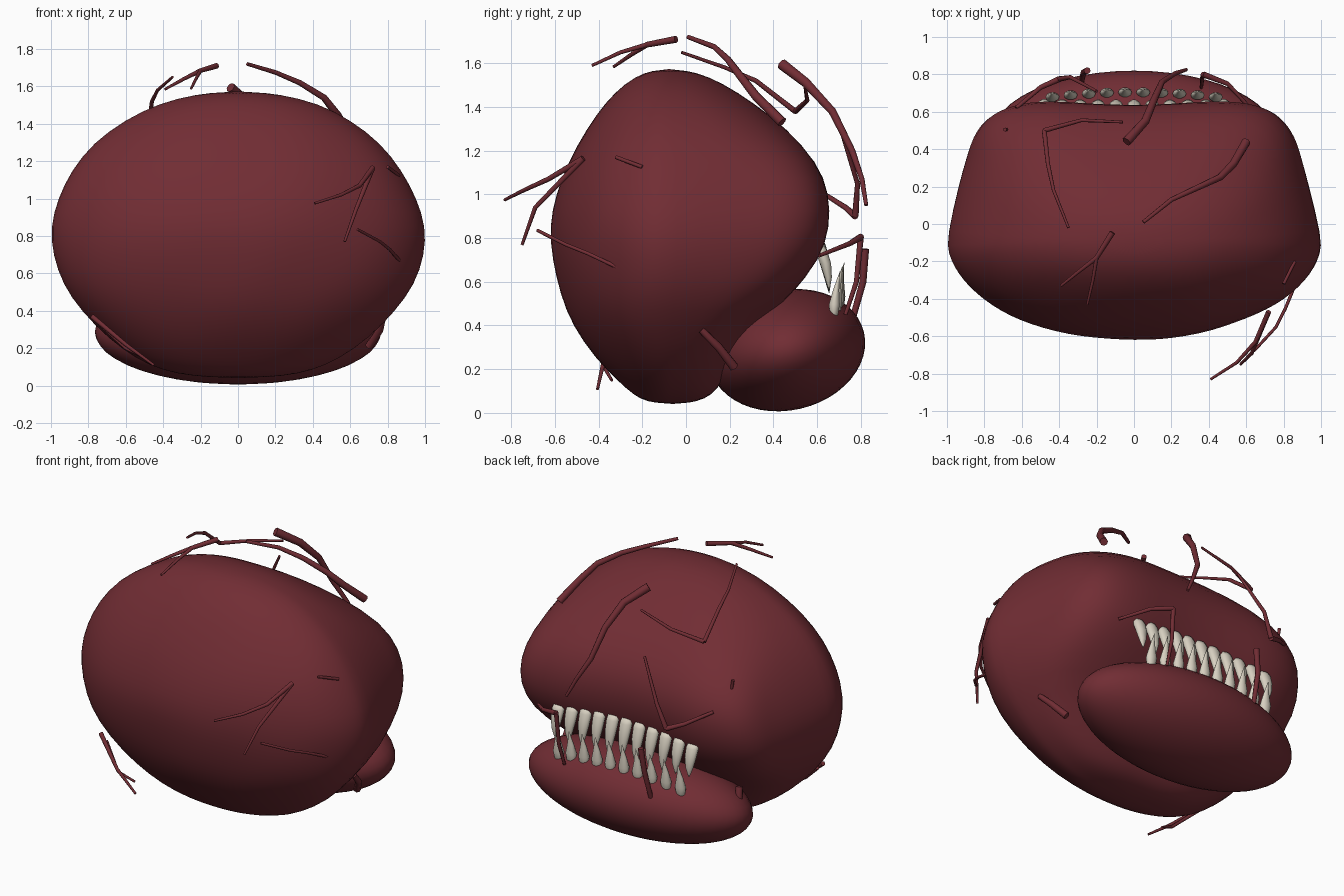
import bpy, bmesh, math
from mathutils import Vector, noise

if "Cube" in bpy.data.objects:
    bpy.data.objects.remove(bpy.data.objects["Cube"])


def material(name, rgb):
    m = bpy.data.materials.new(name)
    m.diffuse_color = (*rgb, 1)
    m.use_nodes = True
    m.node_tree.nodes["Principled BSDF"].inputs["Base Color"].default_value = m.diffuse_color
    return m


FLESH = material("dark red flesh", (0.165, 0.026, 0.034))
BONE = material("tooth ivory", (0.68, 0.63, 0.53))


def finish(bm, name, mat, subdiv=0):
    bmesh.ops.recalc_face_normals(bm, faces=bm.faces)
    me = bpy.data.meshes.new(name)
    bm.to_mesh(me)
    bm.free()
    me.materials.append(mat)
    for p in me.polygons:
        p.use_smooth = True
    ob = bpy.data.objects.new(name, me)
    bpy.context.collection.objects.link(ob)
    if subdiv:
        s = ob.modifiers.new("smooth", "SUBSURF")
        s.levels = s.render_levels = subdiv
    return ob


def loft(bm, rings, start, end):
    # skin a stack of rings and close it with a point at each end
    loops = [[bm.verts.new(p) for p in r] for r in rings]
    n = len(loops[0])
    for a, b in zip(loops, loops[1:]):
        for i in range(n):
            j = (i + 1) % n
            bm.faces.new((a[i], a[j], b[j], b[i]))
    for loop, tip in ((loops[0], start), (loops[-1], end)):
        v = bm.verts.new(tip)
        for i in range(n):
            bm.faces.new((loop[i], loop[(i + 1) % n], v))


# body: horizontal slices (height, half width, rear y, mouth-side y)
SLICES = [
    (0.05, 0.24, -0.18, 0.05), (0.08, 0.40, -0.24, 0.12),
    (0.14, 0.54, -0.31, 0.17), (0.25, 0.70, -0.42, 0.23),
    (0.40, 0.85, -0.52, 0.35), (0.54, 0.95, -0.575, 0.50),
    (0.70, 1.0, -0.61, 0.63), (0.85, 1.005, -0.625, 0.68),
    (1.00, 0.97, -0.60, 0.68), (1.15, 0.895, -0.545, 0.62),
    (1.30, 0.77, -0.46, 0.475), (1.42, 0.61, -0.375, 0.315),
    (1.51, 0.43, -0.28, 0.17), (1.56, 0.22, -0.19, 0.05)]
MID_Y = -0.08


def body_ring(z, w, back, front, n=44):
    power = 3.2 if z < 0.5 else max(2.4, min(4.5, 4.5 - 4.6 * (z - 1.05)))
    pts = []
    for i in range(n):
        a = 2 * math.pi * i / n
        c, s = math.cos(a), math.sin(a)
        e = 2 / power if s > 0 else 1
        x = w * math.copysign(abs(c) ** e, c)
        y = MID_Y + (front - MID_Y if s > 0 else MID_Y - back) * math.copysign(abs(s) ** e, s)
        # flanks narrow toward the mouth, shallow hollow in the middle above it
        x *= 1 - 0.09 * min(1, max(0, (y - MID_Y) / 0.4))
        if s > 0:
            y -= 0.06 * s * math.exp(-(x / 0.35) ** 2) * math.exp(-((z - 0.8) / 0.4) ** 2)
        lump = 1 + 0.02 * noise.noise(Vector((x, y, z)) * 3.2)
        pts.append(Vector((x * lump, y * lump, z)))
    return pts


bm = bmesh.new()
loft(bm, [body_ring(*r) for r in SLICES], (0, -0.06, 0.04), (0, -0.08, 1.575))
finish(bm, "body", FLESH, 1)

# lower jaw: tilted ellipsoid
bm = bmesh.new()
bmesh.ops.create_uvsphere(bm, u_segments=48, v_segments=24, radius=1)
tilt = math.radians(13)
for v in bm.verts:
    x, y, z = v.co.x * 0.765, v.co.y * 0.362, v.co.z * 0.275
    v.co = (x, 0.462 + y * math.cos(tilt) - z * math.sin(tilt),
            0.287 + y * math.sin(tilt) + z * math.cos(tilt))
finish(bm, "lower_jaw", FLESH)


# teeth: curved spikes
def tooth(bm, root, tip, profile, bend):
    root, tip = Vector(root), Vector(tip)
    rings = []
    for t, r in profile:
        c = root.lerp(tip, t)
        c.y += bend * math.sin(math.pi * t)
        rings.append([c + Vector((r * math.cos(k * math.pi / 5),
                                  0.7 * r * math.sin(k * math.pi / 5), 0)) for k in range(10)])
    loft(bm, rings, root, tip)


UPPER = [(0.02, 0.036), (0.12, 0.042), (0.4, 0.038), (0.7, 0.025), (0.9, 0.01)]
LOWER = [(0.02, 0.014), (0.15, 0.03), (0.33, 0.037), (0.6, 0.022), (0.85, 0.008)]

bm = bmesh.new()
for i in range(11):
    x = -0.48 + 0.096 * i
    drop = 0.15 * x * x
    tooth(bm, (x, 0.6 + 0.04 * x * x, 0.80 - drop), (x, 0.655, 0.545 + drop * 0.4), UPPER, 0.012)
finish(bm, "upper_teeth", BONE)

bm = bmesh.new()
for i in range(10):
    x = -0.436 + 0.097 * i
    tooth(bm, (x, 0.705 - 0.15 * x * x, 0.455 - 0.18 * x * x),
          (x, 0.725 - 0.1 * x * x, 0.69 - 0.2 * x * x), LOWER, -0.008)
finish(bm, "lower_teeth", BONE)


# veins: tapered tubes along a few points
def vein(name, points, r0=0.015, r1=0.007, sides=8):
    pts = [Vector(p) for p in points]
    bm = bmesh.new()
    rings = []
    side = None
    for i, p in enumerate(pts):
        d = (pts[min(i + 1, len(pts) - 1)] - pts[max(i - 1, 0)]).normalized()
        if side is None:
            side = d.orthogonal()
        side = (side - d * side.dot(d)).normalized()
        up = d.cross(side)
        r = r0 + (r1 - r0) * i / (len(pts) - 1)
        rings.append([p + r * (side * math.cos(2 * math.pi * k / sides)
                               + up * math.sin(2 * math.pi * k / sides)) for k in range(sides)])
    loft(bm, rings, pts[0], pts[-1])
    ob = finish(bm, name, FLESH)
    bpy.context.view_layer.objects.active = ob
    ob.select_set(True)
    bpy.ops.object.shade_smooth_by_angle(angle=math.radians(50))
    ob.select_set(False)


# veins over the crown
vein("crown_vein_right", [(0.6, 0.44, 1.33), (0.53, 0.32, 1.45), (0.46, 0.25, 1.54), (0.33, 0.19, 1.62),
                          (0.2, 0.13, 1.675), (0.05, 0.01, 1.72)], 0.024, 0.01)
vein("crown_vein_middle", [(-0.04, 0.44, 1.595), (0.06, 0.55, 1.51), (0.11, 0.67, 1.38),
                           (0.15, 0.76, 1.2), (0.22, 0.805, 1.07), (0.28, 0.825, 0.95)], 0.026, 0.009)
fork = (-0.48, 0.5, 1.38)
vein("crown_vein_left", [fork, (-0.46, 0.32, 1.52), (-0.43, 0.18, 1.58), (-0.35, -0.02, 1.65)], 0.013)
vein("crown_vein_left_branch", [fork, (-0.28, 0.555, 1.43), (-0.06, 0.545, 1.49)], 0.013)
fork = (-0.2, -0.18, 1.685)
vein("front_crown_vein", [(-0.115, -0.045, 1.71), fork, (-0.29, -0.25, 1.64), (-0.39, -0.33, 1.585)], 0.016)
vein("front_crown_branch", [fork, (-0.22, -0.3, 1.65), (-0.25, -0.43, 1.59)], 0.011)

# veins on the front and flanks
fork = (0.72, -0.47, 1.165)
vein("front_vein_upper", [fork, (0.65, -0.63, 1.07), (0.55, -0.74, 1.02), (0.41, -0.83, 0.975)], 0.014)
vein("front_vein_lower", [fork, (0.63, -0.69, 0.94), (0.57, -0.75, 0.77)], 0.014)
vein("flank_vein", [(0.64, -0.68, 0.835), (0.76, -0.55, 0.77), (0.81, -0.45, 0.73), (0.88, -0.28, 0.65)], 0.008, 0.009)
vein("flank_vein_short", [(0.8, -0.32, 1.17), (0.86, -0.2, 1.125)], 0.009, 0.009)
vein("low_front_vein", [(-0.78, -0.29, 0.37), (-0.6, -0.38, 0.22), (-0.45, -0.405, 0.11)], 0.014)
vein("low_front_branch", [(-0.74, -0.29, 0.33), (-0.6, -0.37, 0.2), (-0.5, -0.34, 0.15)], 0.011)
vein("rear_side_vein", [(-0.69, 0.505, 1.19), (-0.67, 0.505, 1.06)], 0.01)
vein("rear_side_branch", [(-0.6, 0.51, 1.17), (-0.69, 0.5, 1.13)], 0.01)

# veins around the mouth
vein("jaw_hinge_vein_right", [(0.78, 0.07, 0.38), (0.76, 0.15, 0.3), (0.7, 0.22, 0.21)], 0.016, 0.022)
vein("jaw_hinge_vein_left", [(-0.67, 0.41, 0.46), (-0.68, 0.43, 0.38), (-0.68, 0.44, 0.29)], 0.022, 0.022)
fork = (0.37, 0.8, 0.805)
vein("mouth_vein_right", [fork, (0.5, 0.75, 0.775), (0.63, 0.61, 0.72)], 0.016, 0.009)
vein("mouth_vein_right_drop", [fork, (0.365, 0.78, 0.6), (0.36, 0.73, 0.45)], 0.014, 0.009)
fork = (-0.4, 0.775, 0.9)
vein("mouth_vein_left", [fork, (-0.5, 0.73, 0.94), (-0.63, 0.62, 1.01)], 0.016, 0.01)
vein("mouth_vein_left_rise", [fork, (-0.34, 0.785, 1.05), (-0.2, 0.71, 1.29)], 0.015, 0.008)
vein("lower_lip_vein", [(-0.25, 0.82, 0.75), (-0.27, 0.81, 0.6), (-0.28, 0.76, 0.42)], 0.018, 0.014)
